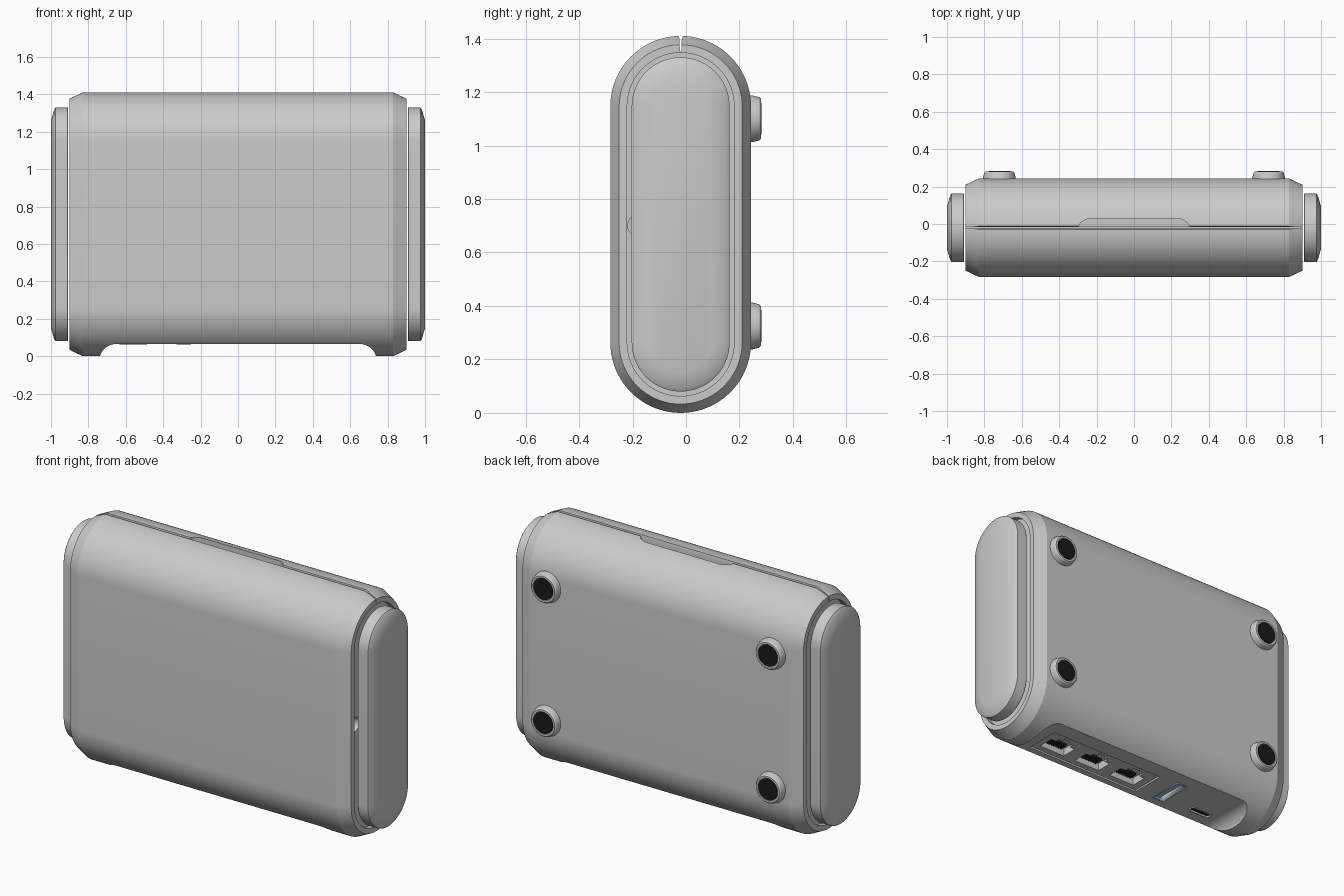
import bpy, bmesh
from math import pi, sin, cos, radians
from mathutils import Matrix, Vector

if "Cube" in bpy.data.objects:
    bpy.data.objects.remove(bpy.data.objects["Cube"])

YC, ZC, HALF = -0.02, 0.705, 0.442     # stadium centre and half straight length


def material(name, rgb):
    m = bpy.data.materials.new(name)
    m.diffuse_color = (*rgb, 1)
    m.use_nodes = True
    m.node_tree.nodes["Principled BSDF"].inputs["Base Color"].default_value = m.diffuse_color
    return m


def finish(name, bm, mat=None, angle=20):
    bmesh.ops.remove_doubles(bm, verts=bm.verts, dist=1e-5)
    bmesh.ops.recalc_face_normals(bm, faces=bm.faces)
    me = bpy.data.meshes.new(name)
    bm.to_mesh(me)
    bm.free()
    ob = bpy.data.objects.new(name, me)
    bpy.context.collection.objects.link(ob)
    if mat:
        me.materials.append(mat)
    smooth(ob, angle)
    return ob


def activate(ob):
    bpy.ops.object.select_all(action='DESELECT')
    ob.select_set(True)
    bpy.context.view_layer.objects.active = ob


def smooth(ob, angle):
    activate(ob)
    bpy.ops.object.shade_smooth_by_angle(angle=radians(angle))


def stadium(r, half, seg=40):
    pts = []
    for side in (1, -1):
        for i in range(seg + 1):
            a = pi * i / seg
            pts.append((side * r * cos(a), side * (half + r * sin(a))))
    return pts


def loft(name, stations, half, matrix, mat=None, angle=20):
    """Skin stadium rings (position, radius) along local x, capping both ends."""
    bm = bmesh.new()
    rings = [[bm.verts.new(matrix @ Vector((x, y, z))) for y, z in stadium(r, half)]
             for x, r in stations]
    n = len(rings[0])
    for a, b in zip(rings, rings[1:]):
        for i in range(n):
            j = (i + 1) % n
            bm.faces.new((a[i], a[j], b[j], b[i]))
    bm.faces.new(rings[0])
    bm.faces.new(rings[-1])
    return finish(name, bm, mat, angle)


def prism(name, pts, lo, hi, axis='z', mat=None, caps=True):
    """Extrude a 2D outline along one axis."""
    place = {'x': lambda p, d: (d, p[0], p[1]),
             'y': lambda p, d: (p[0], d, p[1]),
             'z': lambda p, d: (p[0], p[1], d)}[axis]
    bm = bmesh.new()
    a = [bm.verts.new(place(p, lo)) for p in pts]
    b = [bm.verts.new(place(p, hi)) for p in pts]
    for i in range(len(pts)):
        j = (i + 1) % len(pts)
        bm.faces.new((a[i], a[j], b[j], b[i]))
    if caps:
        bm.faces.new(a)
        bm.faces.new(b)
    return finish(name, bm, mat)


def rect(cx, cy, w, h):
    return [(cx - w / 2, cy - h / 2), (cx + w / 2, cy - h / 2),
            (cx + w / 2, cy + h / 2), (cx - w / 2, cy + h / 2)]


def pill(cx, cy, r, half):
    return [(cx + z, cy + y) for y, z in stadium(r, half, 10)]


def cut(ob, cutter):
    cutter.hide_render = True
    mod = ob.modifiers.new("cut", 'BOOLEAN')
    mod.operation, mod.solver, mod.object = 'DIFFERENCE', 'EXACT', cutter
    activate(ob)
    bpy.ops.object.modifier_apply(modifier=mod.name)
    bpy.data.objects.remove(cutter)


black = material("black_rubber", (0.01, 0.01, 0.01))
blue = material("port_blue", (0.45, 0.45, 0.85))
metal = material("port_metal", (0.6, 0.75, 0.75))
light = material("port_grey", (0.6, 0.6, 0.6))

# Main body with chamfered ends and recessed end faces
centre = Matrix.Translation((0, YC, ZC))
half_profile = [(0.87, 0.2), (0.9, 0.2), (0.9, 0.23), (0.83, 0.263)]
stations = [(-x, r) for x, r in half_profile] + half_profile[::-1]
body = loft("body", stations, HALF, centre)

# Raised underside between two end feet
arc = [(0.65 + 0.09 * cos(t), -0.02 + 0.085 * sin(t))
       for t in [pi / 2 * i / 14 for i in range(15)]]
cut(body, prism("underside_cut", arc + [(-x, z) for x, z in arc[::-1]], -0.5, 0.5, 'y'))

# Top seam and finger slot
cut(body, prism("seam_cut", [(YC - 0.003, 1.352), (YC + 0.003, 1.352), (YC + 0.004, 1.395),
                             (YC + 0.011, 1.42), (YC - 0.011, 1.42), (YC - 0.004, 1.395)],
                -1, 1, 'x'))
cut(body, prism("slot_cut", [(-0.3, YC), (0.3, YC), (0.285, 0.008), (0.25, 0.028),
                             (-0.25, 0.028), (-0.285, 0.008)], 1.365, 1.45))

# Small round opening beside the right cap
cut(body, prism("side_hole_cut", pill(-0.176, 0.7, 0.042, 0), 0.82, 0.885, 'x'))

# Network port panel and sockets
cut(body, prism("panel_cut", rect(0.24, -0.05, 0.76, 0.21), 0.03, 0.075))
socket = [(-0.085, -0.07), (0.085, -0.07), (0.085, 0.025), (0.05, 0.025), (0.05, 0.05),
          (0.028, 0.05), (0.028, 0.07), (-0.028, 0.07), (-0.028, 0.05), (-0.05, 0.05),
          (-0.05, 0.025), (-0.085, 0.025)]
for n, px in enumerate((0.49, 0.24, -0.01), 1):
    outline = [(px + x, -0.05 + y) for x, y in socket]
    cut(body, prism("socket_cut", outline, 0.04, 0.17))
    prism(f"network_port_floor_{n}", outline, 0.12, 0.168, mat=light)
    for k in range(8):
        prism(f"network_port_{n}_pin_{k + 1}",
              rect(px - 0.056 + 0.016 * k, -0.09, 0.007, 0.05), 0.105, 0.125, mat=black)

# Wide and small data ports, each with a metal rim
wide, small = rect(-0.29, -0.035, 0.075, 0.21), pill(-0.56, -0.1, 0.024, 0.05)
for name, outline in (("wide_port", wide), ("small_port", small)):
    cut(body, prism("port_cut", outline, 0.03, 0.16))
    rim = prism(name + "_rim", outline, 0.062, 0.15, mat=metal, caps=False)
    mod = rim.modifiers.new("thickness", 'SOLIDIFY')
    mod.thickness, mod.offset = 0.009, -1
prism("wide_port_tongue", rect(-0.275, -0.035, 0.035, 0.185), 0.07, 0.155, mat=blue)
prism("small_port_core", pill(-0.56, -0.1, 0.015, 0.05), 0.07, 0.155, mat=black)
smooth(body, 20)

# Floating end caps
for side, name in ((-1, "left_cap"), (1, "right_cap")):
    loft(name, [(side * x, r) for x, r in ((0.908, 0.18), (0.912, 0.183), (0.975, 0.183),
                                           (0.983, 0.172), (1.0, 0.113))],
         HALF, centre, angle=24)

# Four round rear feet with black pads
for sx, xn in ((-0.72, "left"), (0.72, "right")):
    for z, zn in ((0.325, "lower"), (1.1, "upper")):
        m = Matrix.Translation((sx, 0, z)) @ Matrix.Rotation(pi / 2, 4, 'Z')
        loft(f"{zn}_{xn}_foot", [(0.235, 0.088), (0.25, 0.087), (0.274, 0.081), (0.28, 0.075),
                                 (0.28, 0.064), (0.272, 0.062)], 0, m)
        loft(f"{zn}_{xn}_pad", [(0.265, 0.06), (0.281, 0.06), (0.283, 0.057)], 0, m, black)
